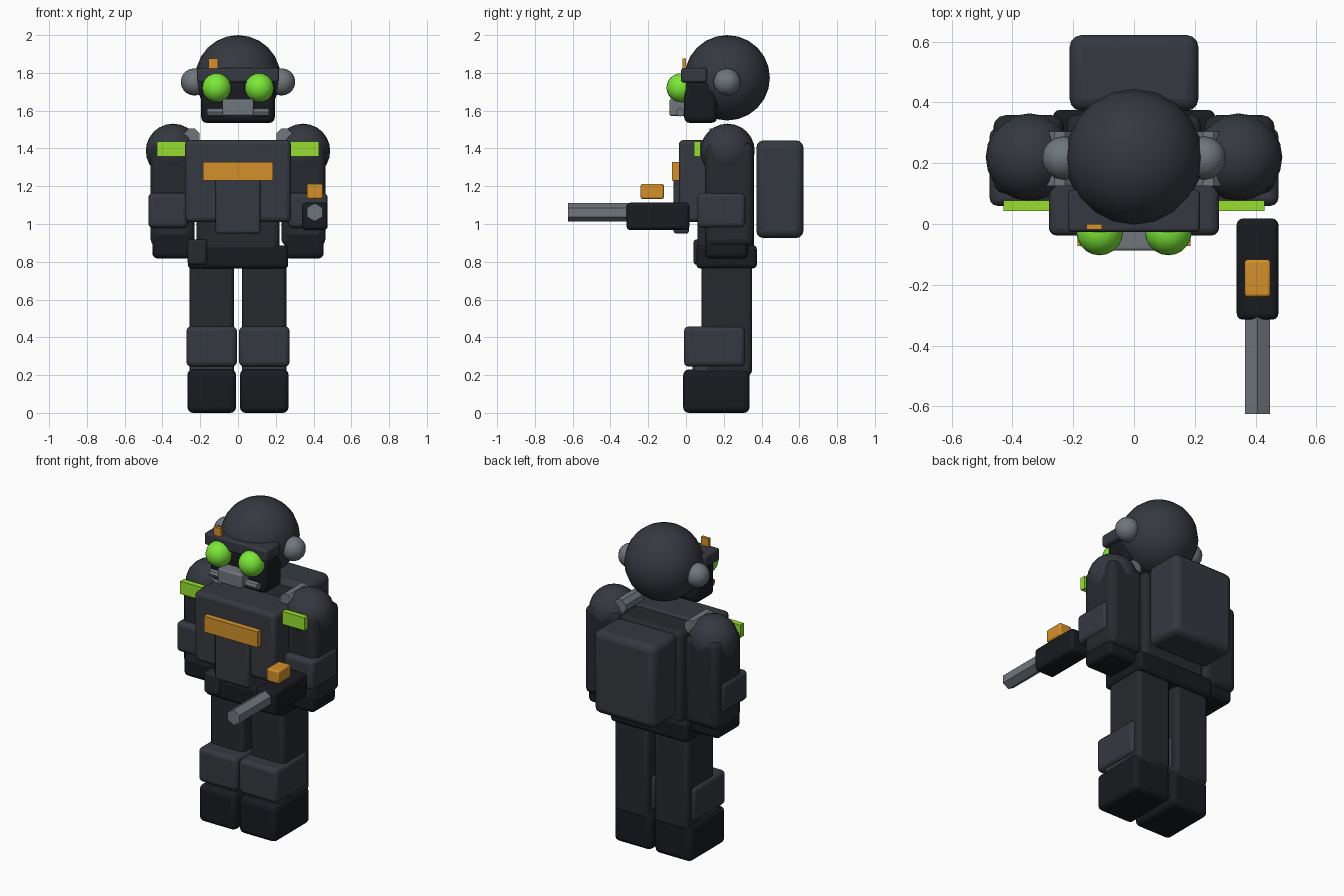
import bpy
import math

if "Cube" in bpy.data.objects:
    bpy.data.objects.remove(bpy.data.objects["Cube"])

COLORS = {
    "plate": (0.035, 0.040, 0.050), "cloth": (0.020, 0.022, 0.027),
    "black": (0.009, 0.011, 0.014), "steel": (0.16, 0.18, 0.20),
    "lens": (0.20, 0.80, 0.04), "lime": (0.31, 0.74, 0.03),
    "orange": (0.65, 0.28, 0.025),
}
MATS = {}
for key, rgb in COLORS.items():
    MATS[key] = bpy.data.materials.new(key)
    MATS[key].diffuse_color = (*rgb, 1)


def finish(name, color):
    ob = bpy.context.object
    ob.name = name
    ob.data.materials.append(MATS[color])
    return ob


def box(name, x, y, z, color, bevel=0.0):
    """Box from (min, max) ranges with optional rounded edges."""
    bpy.ops.mesh.primitive_cube_add(size=1, location=[sum(r) / 2 for r in (x, y, z)])
    ob = finish(name, color)
    ob.scale = [abs(r[1] - r[0]) for r in (x, y, z)]
    bpy.ops.object.transform_apply(location=False, rotation=False, scale=True)
    if bevel:
        mod = ob.modifiers.new("round", "BEVEL")
        mod.width, mod.segments = bevel, 3
        bpy.ops.object.shade_smooth_by_angle(angle=math.radians(35))
    return ob


def ball(name, loc, r, color, seg=20, rings=12):
    bpy.ops.mesh.primitive_uv_sphere_add(segments=seg, ring_count=rings, radius=r, location=loc)
    bpy.ops.object.shade_smooth()
    return finish(name, color)


def rod(name, loc, r, length, sides, axis, color):
    rot = (math.pi / 2, 0, 0) if axis == "y" else (0, math.pi / 2, 0)
    bpy.ops.mesh.primitive_cylinder_add(vertices=sides, radius=r, depth=length,
                                        location=loc, rotation=rot)
    return finish(name, color)


# head
ball("helmet", (0, 0.218, 1.774), 0.226, "plate")
box("face_mask", (-0.195, 0.195), (-0.01, 0.165), (1.535, 1.76), "black", 0.03)
box("brow_visor", (-0.217, 0.217), (-0.026, 0.112), (1.75, 1.825), "plate", 0.012)
box("helmet_tag", (-0.157, -0.105), (-0.018, 0.0), (1.822, 1.876), "orange")
box("respirator", (-0.083, 0.083), (-0.088, 0.03), (1.573, 1.662), "steel", 0.01)

# torso
box("torso", (-0.22, 0.22), (0.06, 0.36), (0.8, 1.435), "cloth", 0.03)
box("chest_armor", (-0.28, 0.28), (-0.038, 0.2), (1.01, 1.445), "plate", 0.025)
box("chest_stripe", (-0.186, 0.186), (-0.073, -0.03), (1.23, 1.328), "orange")
box("belly_plate", (-0.118, 0.118), (-0.065, 0.015), (0.95, 1.26), "plate", 0.012)
box("belt", (-0.266, 0.266), (0.055, 0.375), (0.765, 0.887), "black", 0.02)
box("belt_pouch", (-0.267, -0.165), (0.04, 0.13), (0.785, 0.918), "cloth", 0.015)
box("backpack", (-0.212, 0.212), (0.372, 0.622), (0.925, 1.443), "plate", 0.04)

# paired parts
for s, side in ((-1, "right"), (1, "left")):
    def pair(a, b):
        return tuple(sorted((s * a, s * b)))

    ball(f"{side}_lens", (s * 0.113, -0.026, 1.721), 0.077, "lens")
    ball(f"{side}_ear_pod", (s * 0.231, 0.217, 1.752), 0.072, "steel", 16, 10)
    rod(f"{side}_filter", (s * 0.12, -0.03, 1.592), 0.023, 0.09, 8, "x", "steel")
    rod(f"{side}_collar_joint", (s * 0.245, 0.215, 1.463), 0.045, 0.18, 8, "y",
        "steel").rotation_euler.y = math.pi / 8

    ball(f"{side}_shoulder", (s * 0.344, 0.22, 1.387), 0.144, "plate")
    box(f"{side}_arm", pair(0.23, 0.463), (0.1, 0.358), (0.88, 1.43), "cloth", 0.04)
    box(f"{side}_elbow_pad", pair(0.265, 0.475), (0.06, 0.315), (0.98, 1.165), "plate", 0.025)
    box(f"{side}_glove", pair(0.245, 0.453), (0.1, 0.328), (0.818, 0.97), "black", 0.025)
    box(f"{side}_shoulder_stripe", pair(0.278, 0.43), (0.042, 0.077), (1.358, 1.438), "lime")

    box(f"{side}_leg", pair(0.022, 0.256), (0.083, 0.35), (0.2, 0.8), "cloth", 0.025)
    box(f"{side}_shin", pair(0.022, 0.256), (0.035, 0.34), (0.19, 0.3), "plate", 0.02)
    box(f"{side}_knee_pad", pair(0.006, 0.273), (-0.01, 0.312), (0.245, 0.458), "plate", 0.025)
    box(f"{side}_boot", pair(0.01, 0.268), (-0.015, 0.337), (0, 0.23), "black", 0.03)

# blaster
box("blaster_body", (0.338, 0.475), (-0.315, 0.018), (0.968, 1.113), "black", 0.02)
rod("blaster_barrel", (0.406, -0.445, 1.062), 0.048, 0.36, 6, "y", "steel")
box("blaster_sight", (0.364, 0.449), (-0.24, -0.117), (1.133, 1.213), "orange", 0.01)

for m in bpy.data.materials:
    if m.users and not m.is_grease_pencil:
        m.use_nodes = True
        m.node_tree.nodes["Principled BSDF"].inputs["Base Color"].default_value = m.diffuse_color
